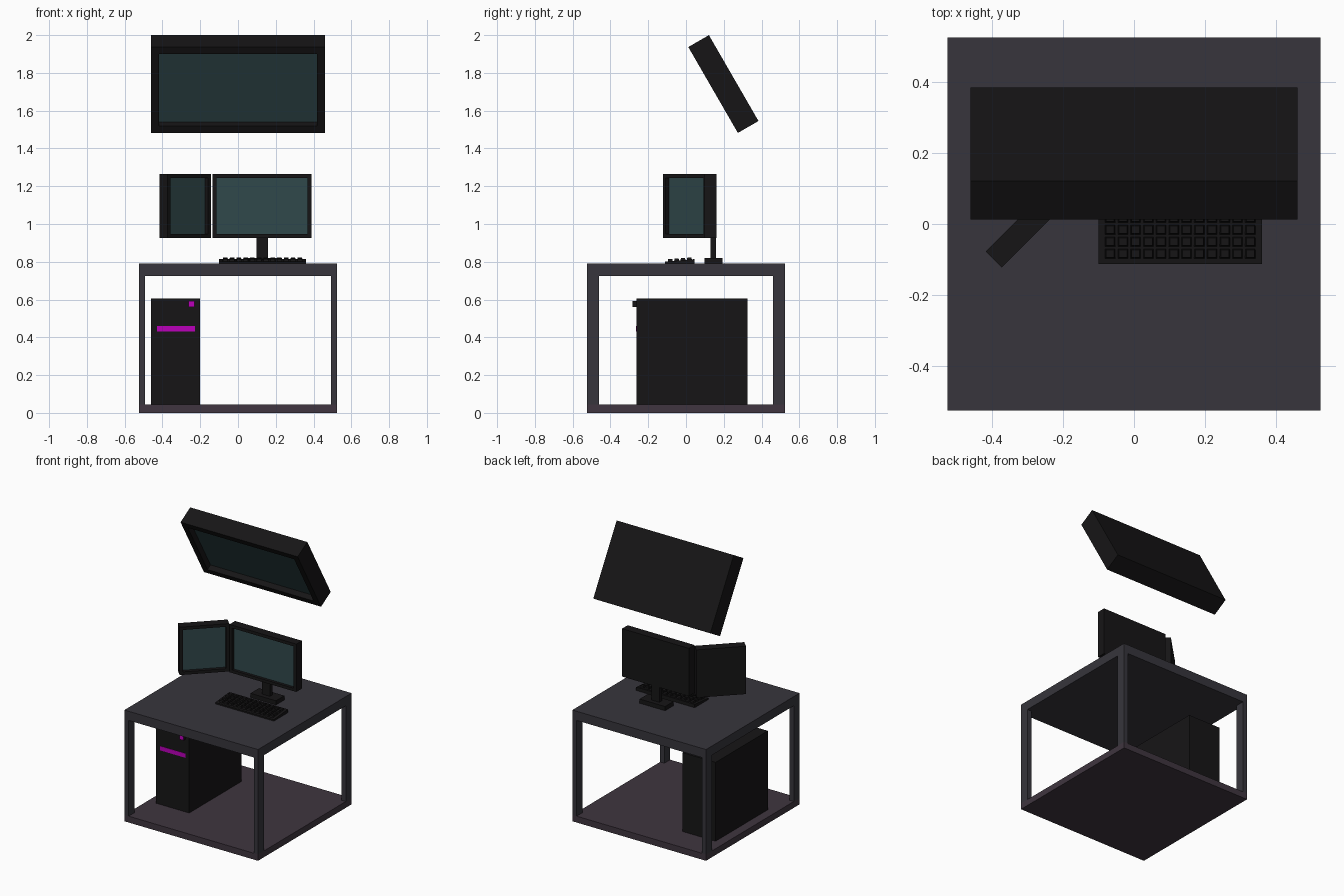
import bpy, bmesh, math
from mathutils import Matrix

if "Cube" in bpy.data.objects:
    bpy.data.objects.remove(bpy.data.objects["Cube"])


def material(name, rgb):
    m = bpy.data.materials.new(name)
    m.diffuse_color = (*rgb, 1)
    m.use_nodes = True
    m.node_tree.nodes["Principled BSDF"].inputs["Base Color"].default_value = m.diffuse_color
    return m


DESK = material("desk_grey", (0.038, 0.036, 0.045))
FLOOR = material("floor_plum", (0.05, 0.036, 0.05))
BLACK = material("case_black", (0.008, 0.0075, 0.008))
SCREEN = material("screen_teal", (0.03, 0.065, 0.07))
GLOW = material("magenta", (0.5, 0.0, 0.5))


def finish(name, bm, mats):
    me = bpy.data.meshes.new(name)
    bm.to_mesh(me)
    bm.free()
    for m in mats:
        me.materials.append(m)
    ob = bpy.data.objects.new(name, me)
    bpy.context.collection.objects.link(ob)
    return ob


def add_box(bm, x, y, z):
    """Box from (min, max) ranges; returns its faces."""
    size = Matrix.Diagonal((x[1] - x[0], y[1] - y[0], z[1] - z[0], 1))
    mid = Matrix.Translation((sum(x) / 2, sum(y) / 2, sum(z) / 2))
    vs = bmesh.ops.create_cube(bm, size=1, matrix=mid @ size)["verts"]
    return list({f for v in vs for f in v.link_faces})


def front_of(faces):
    return min(faces, key=lambda f: f.calc_center_median().y)


def box(name, x, y, z, mat):
    bm = bmesh.new()
    add_box(bm, x, y, z)
    return finish(name, bm, [mat])


def display(name, w, h, t, border, depth, loc, rot=(0, 0, 0)):
    """Panel with a recessed coloured screen on its front."""
    bm = bmesh.new()
    f = front_of(add_box(bm, (-w / 2, w / 2), (-t / 2, t / 2), (-h / 2, h / 2)))
    bmesh.ops.inset_region(bm, faces=[f], thickness=border)
    bmesh.ops.inset_region(bm, faces=[f], thickness=0, depth=-depth)
    f.material_index = 1
    ob = finish(name, bm, [BLACK, SCREEN])
    ob.location, ob.rotation_euler = loc, rot
    return ob


# Desk: top, floor slab and four corner legs
H = 0.525
box("desk_top", (-H, H), (-H, H), (0.725, 0.79), DESK)
box("desk_floor", (-H, H), (-H, H), (0, 0.045), FLOOR)
for sx, xn in ((-1, "left"), (1, "right")):
    for sy, yn in ((-1, "front"), (1, "back")):
        box(f"{yn}_{xn}_leg", sorted((sx * 0.492, sx * H)),
            sorted((sy * 0.46, sy * H)), (0.045, 0.725), DESK)

# Computer tower with drive strip and power button
box("tower_case", (-0.46, -0.20), (-0.262, 0.325), (0.045, 0.605), BLACK)
box("drive_strip", (-0.43, -0.228), (-0.264, -0.25), (0.43, 0.46), GLOW)
bm = bmesh.new()
front_of(add_box(bm, (-0.262, -0.23), (-0.282, -0.26), (0.56, 0.592))).material_index = 1
finish("power_button", bm, [BLACK, GLOW])

# Displays
display("main_monitor", 0.525, 0.34, 0.063, 0.03, 0.02, (0.1275, 0.129, 1.095))
display("side_monitor", 0.324, 0.34, 0.063, 0.03, 0.025, (-0.28, 0.0145, 1.095),
        (0, 0, math.radians(45)))
display("wall_screen", 0.92, 0.525, 0.126, 0.06, 0.04, (0, 0.198, 1.741),
        (math.radians(30), 0, 0))

# Monitor stand
box("monitor_neck", (0.098, 0.16), (0.13, 0.16), (0.82, 0.93), BLACK)
box("monitor_foot", (0.03, 0.23), (0.097, 0.192), (0.79, 0.82), BLACK)

# Keyboard: wedge base with a grid of tapered keys
X0, X1, Y0, Y1 = -0.10, 0.36, -0.112, 0.045


def slope(y):
    return 0.80 + 0.014 * (y - Y0) / (Y1 - Y0)


bm = bmesh.new()
add_box(bm, (X0, X1), (Y0, Y1), (0.79, 0.80))
for v in bm.verts:
    if v.co.z > 0.795:
        v.co.z = slope(v.co.y)
COLS, ROWS = 12, 4
px, py = (X1 - X0 - 0.03) / COLS, (Y1 - Y0 - 0.022) / ROWS
for c in range(COLS):
    for r in range(ROWS):
        x, y = X0 + 0.015 + px * (c + 0.5), Y0 + 0.012 + py * (r + 0.5)
        z = slope(y)
        faces = add_box(bm, (x - px * 0.42, x + px * 0.42),
                        (y - py * 0.42, y + py * 0.42), (z - 0.004, z + 0.012))
        for v in {v for f in faces for v in f.verts}:
            if v.co.z > z:
                v.co.x = x + (v.co.x - x) * 0.75
                v.co.y = y + (v.co.y - y) * 0.75
finish("keyboard", bm, [BLACK])
